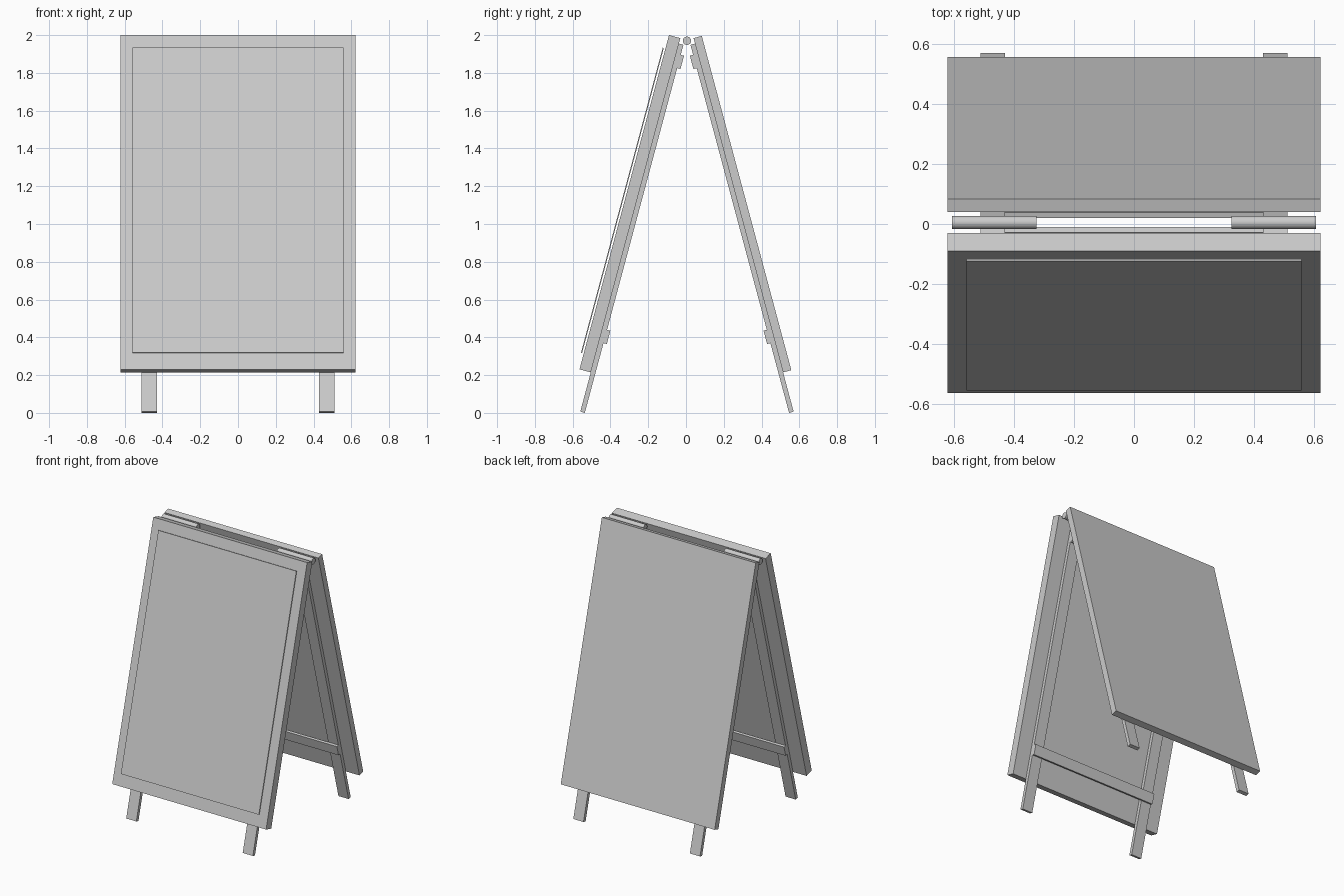
import bpy
import bmesh
from math import radians, sin, cos, pi
from mathutils import Matrix, Vector

cube = bpy.data.objects.get("Cube")
if cube:
    bpy.data.objects.remove(cube, do_unlink=True)

grey = bpy.data.materials.new("light grey")
grey.use_nodes = True
colour = (0.6, 0.6, 0.6, 1)
grey.diffuse_color = colour
grey.node_tree.nodes["Principled BSDF"].inputs["Base Color"].default_value = colour

TILT = radians(15)
MID_Y = 0.005          # plane between the two boards
INNER_TOP = 0.035      # inner top edge of a board, measured from that plane
TOP_Z = 1.984


def add_object(name, bm):
    bmesh.ops.recalc_face_normals(bm, faces=bm.faces)
    mesh = bpy.data.meshes.new(name)
    bm.to_mesh(mesh)
    bm.free()
    mesh.materials.append(grey)
    obj = bpy.data.objects.new(name, mesh)
    bpy.context.collection.objects.link(obj)
    return obj


def leaf_frame(side):
    """Local axes: x across, y down the slope, z inward from the board's inner face."""
    down = Vector((0, side * sin(TILT), -cos(TILT)))
    inward = Vector((0, -side * cos(TILT), -sin(TILT)))
    origin = Vector((0, MID_Y + side * INNER_TOP, TOP_Z))
    return Matrix.Translation(origin) @ Matrix((Vector((1, 0, 0)), down, inward)).transposed().to_4x4()


def box(name, frame, xs, downs, depths):
    spans = (xs, downs, depths)
    centre = Matrix.Translation([(a + b) / 2 for a, b in spans])
    scale = Matrix.Diagonal([b - a for a, b in spans] + [1])
    bm = bmesh.new()
    bmesh.ops.create_cube(bm, size=1, matrix=frame @ centre @ scale)
    return add_object(name, bm)


# Two leaning leaves, each a board on a pair of legs joined by rails
for label, side, thickness in (("front", -1, 0.062), ("back", 1, 0.045)):
    frame = leaf_frame(side)
    box(label + "_board", frame, (-0.622, 0.622), (0, 1.832), (-thickness, 0))
    for hand, lo in (("left", 0.43), ("right", -0.512)):
        box(f"{label}_{hand}_leg", frame, (lo, lo + 0.082), (0.03, 2.047), (0, 0.025))
    for place, start in (("top", 0.085), ("bottom", 1.592)):
        box(f"{label}_{place}_rail", frame, (-0.512, 0.512), (start, start + 0.073), (0.025, 0.043))

# Thin poster sheet standing just off the front board
box("poster_sheet", leaf_frame(-1), (-0.558, 0.558), (0.073, 1.745), (-0.077, -0.071))

# Hinge barrels along the top
for hand, x in (("left", 0.466), ("right", -0.466)):
    bm = bmesh.new()
    place = Matrix.Translation((x, MID_Y, 1.97)) @ Matrix.Rotation(pi / 2, 4, "Y")
    bmesh.ops.create_cone(bm, cap_ends=True, segments=32, radius1=0.022, radius2=0.022,
                          depth=0.282, matrix=place)
    barrel = add_object(hand + "_hinge", bm)
    bpy.ops.object.select_all(action="DESELECT")
    barrel.select_set(True)
    bpy.context.view_layer.objects.active = barrel
    bpy.ops.object.shade_smooth_by_angle()
